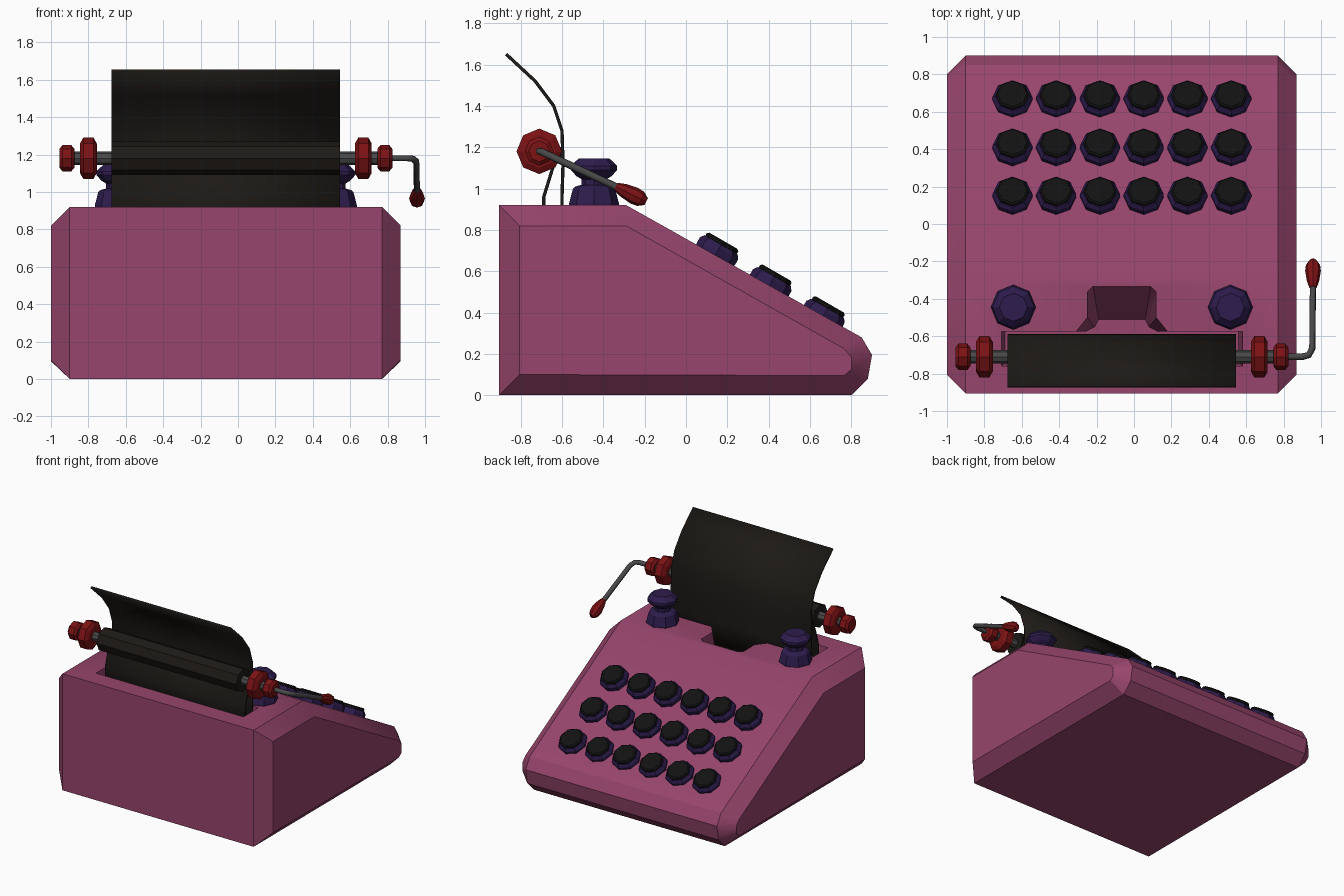
import bpy, bmesh, math
from mathutils import Matrix, Vector

if "Cube" in bpy.data.objects:
    bpy.data.objects.remove(bpy.data.objects["Cube"])

CX = -0.065          # symmetry plane of the body
ROLL_Y, ROLL_Z = -0.71, 1.18


def material(name, rgb):
    m = bpy.data.materials.new(name)
    m.diffuse_color = (*rgb, 1)
    m.use_nodes = True
    m.node_tree.nodes["Principled BSDF"].inputs["Base Color"].default_value = m.diffuse_color
    return m


PINK = material("pink_shell", (0.31, 0.06, 0.15))
PURPLE = material("purple", (0.027, 0.012, 0.075))
BLACK = material("key_black", (0.006, 0.006, 0.006))
PAPER = material("dark_paper", (0.012, 0.010, 0.008))
RED = material("red", (0.20, 0.006, 0.007))
METAL = material("metal", (0.065, 0.065, 0.065))


def finish(name, bm, mat):
    bmesh.ops.recalc_face_normals(bm, faces=bm.faces)
    me = bpy.data.meshes.new(name)
    bm.to_mesh(me)
    bm.free()
    if mat:
        me.materials.append(mat)
    ob = bpy.data.objects.new(name, me)
    bpy.context.collection.objects.link(ob)
    return ob


def loft(name, rings, mat, triangulate=False):
    """Skin closed rings of equal length and cap both ends."""
    bm = bmesh.new()
    loops = [[bm.verts.new(p) for p in ring] for ring in rings]
    n = len(loops[0])
    for a, b in zip(loops, loops[1:]):
        for i in range(n):
            j = (i + 1) % n
            bm.faces.new((a[i], a[j], b[j], b[i]))
    bm.faces.new(loops[0])
    bm.faces.new(loops[-1])
    if triangulate:
        bmesh.ops.triangulate(bm, faces=bm.faces)
    return finish(name, bm, mat)


def lathe(name, profile, mat, place, sides=8):
    """Octagonal turned part: profile is (radius, height), placed by a matrix."""
    turn = [2 * math.pi * i / sides for i in range(sides)]
    rings = [[place @ Vector((r * math.cos(t), r * math.sin(t), h)) for t in turn]
             for r, h in profile]
    return loft(name, rings, mat)


def smooth(ob, degrees):
    bpy.ops.object.select_all(action='DESELECT')
    ob.select_set(True)
    bpy.context.view_layer.objects.active = ob
    bpy.ops.object.shade_smooth_by_angle(angle=math.radians(degrees))


# Body: wedge profile with wide chamfers on both sides
outer = [(-.905, 0), (-.905, .92), (-.29, .92), (.85, .28), (.90, .195), (.88, .08), (.80, 0)]
inner = [(-.805, .10), (-.805, .82), (-.29, .82), (.765, .225), (.80, .185), (.80, .125), (.765, .095)]
sections = [(-.935, inner), (-.835, outer), (.835, outer), (.935, inner)]
body = loft("body", [[(CX + x, y, z) for y, z in prof] for x, prof in sections], PINK)

# Paper slot and type well cut into the top
top = [(.645, -.76), (.645, -.575), (.245, -.575), (.185, -.50), (.185, -.36), (.155, -.33)]
low = [(.625, -.74), (.625, -.575), (.195, -.575), (.145, -.55), (.135, -.53), (.125, -.51)]


def well_ring(half, z):
    right = [(CX + x, y, z) for x, y in half]
    left = [(CX - x, y, z) for x, y in reversed(half)]
    return right + left


cutter = loft("well_cutter", [well_ring(top, .93), well_ring(low, .50)], None, True)
cutter.hide_render = True
cut = body.modifiers.new("well", 'BOOLEAN')
cut.operation = 'DIFFERENCE'
cut.solver = 'EXACT'
cut.object = cutter
bpy.context.view_layer.objects.active = body
bpy.ops.object.modifier_apply(modifier=cut.name)
bpy.data.objects.remove(cutter)
smooth(body, 30)

# Keys: three rows of six on the sloped front
base_profile = [(.098, -.03), (.107, 0), (.107, .03), (.092, .05)]
cap_profile = [(.080, .045), (.088, .052), (.088, .064), (.078, .072)]
for row in range(3):
    for col in range(6):
        pos = Vector((CX + (col - 2.5) * .234, .145 + row * .2575, .685 - row * .154))
        place = Matrix.Translation(pos) @ Matrix.Rotation(math.radians(-30), 4, 'X')
        lathe(f"key_base_{row}_{col}", base_profile, PURPLE, place)
        lathe(f"key_cap_{row}_{col}", cap_profile, BLACK, place)

# Ribbon spools
spool = [(.12, -.02), (.12, .01), (.102, .08), (.09, .09), (.06, .098), (.06, .125),
         (.085, .14), (.112, .17), (.112, .19), (.075, .225)]
for side, name in ((-1, "left"), (1, "right")):
    lathe(f"ribbon_spool_{name}", spool, PURPLE,
          Matrix.Translation((CX + side * .58, -.445, .92)))

# Roller, axle and end knobs
along_x = Matrix.Translation((CX, ROLL_Y, ROLL_Z)) @ Matrix.Rotation(math.pi / 2, 4, 'Y')
lathe("roller", [(.09, -.61), (.09, .61)], PAPER, along_x)
lathe("axle", [(.036, -.86), (.036, .86)], METAL, along_x)


def knob(r, half):
    return [(r * .72, -half), (r, -half * .6), (r, half * .6), (r * .72, half)]


for side, name in ((-1, "left"), (1, "right")):
    for part, x, r, half in (("large", .735, .11, .045), ("small", .85, .07, .04)):
        lathe(f"{part}_knob_{name}", knob(r, half), RED,
              along_x @ Matrix.Translation((0, 0, side * x)))


# Paper: front sheet curling back, and the tail wrapping under the roller
def sheet(name, path):
    bm = bmesh.new()
    rows = [[bm.verts.new((CX + s * .61, y, z)) for s in (-1, 1)] for y, z in path]
    for a, b in zip(rows, rows[1:]):
        bm.faces.new((a[0], a[1], b[1], b[0]))
    ob = finish(name, bm, PAPER)
    thick = ob.modifiers.new("thickness", 'SOLIDIFY')
    thick.thickness = .016
    thick.offset = 0
    smooth(ob, 30)


sheet("paper", [(-.60, .75), (-.60, .96), (-.595, 1.12), (-.60, 1.28), (-.64, 1.40),
                (-.73, 1.52), (-.87, 1.65)])
sheet("paper_tail", [(-.598, 1.20), (-.612, 1.15), (-.645, 1.10), (-.688, .96), (-.69, .75)])

# Carriage return lever
curve = bpy.data.curves.new("return_lever", 'CURVE')
curve.dimensions = '3D'
curve.bevel_depth = .018
curve.bevel_resolution = 1
curve.use_fill_caps = True
path = [(.78, -.71, 1.18), (.90, -.71, 1.18), (.935, -.70, 1.178), (.953, -.665, 1.162), (.957, -.31, .995)]
spline = curve.splines.new('POLY')
spline.points.add(len(path) - 1)
for point, p in zip(spline.points, path):
    point.co = (*p, 1)
curve.materials.append(METAL)
bpy.context.collection.objects.link(bpy.data.objects.new("return_lever", curve))

# Lever grip
start, end = Vector((.957, -.34, 1.01)), Vector((.957, -.195, .938))
aim = (end - start).to_track_quat('Z', 'Y').to_matrix().to_4x4()
lathe("lever_grip", [(.02, 0), (.033, .04), (.042, .10), (.038, .135), (.018, .165)], RED,
      Matrix.Translation(start) @ aim)
